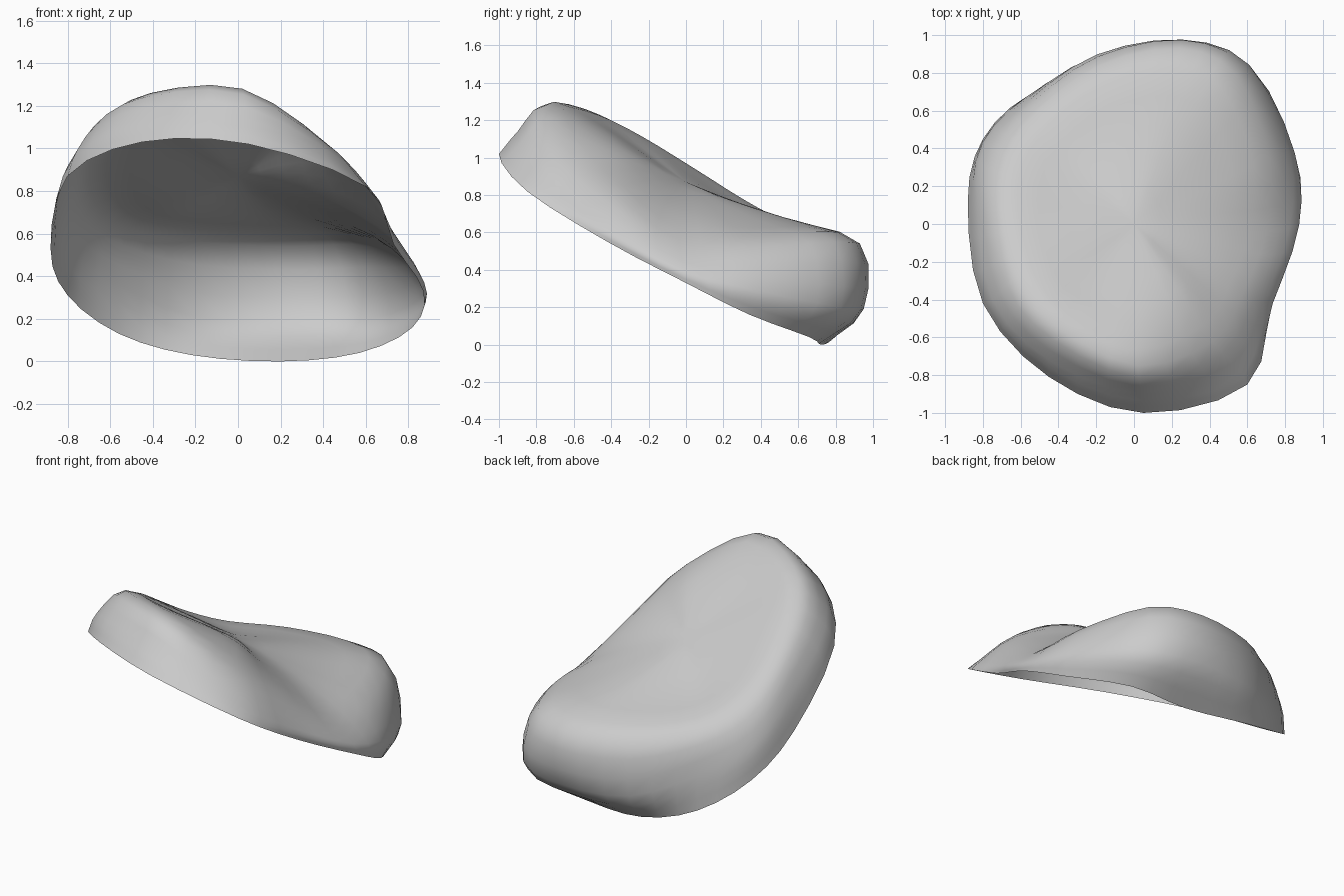
import bpy
import bmesh
from mathutils import Vector

cube = bpy.data.objects.get("Cube")
if cube:
    bpy.data.objects.remove(cube, do_unlink=True)

STEPS = 3  # curve steps between neighbouring control points

# Control loops, clockwise from the front: open rim, wall, shoulder
RIM = [(.05, -1, 1.02), (-.45, -.81, 1.03), (-.8, -.42, .87), (-.88, .12, .53),
       (-.8, .45, .31), (-.56, .68, .13), (-.22, .77, .03), (.2, .72, 0), (.57, .66, .04),
       (.82, .34, .16), (.87, 0, .33), (.73, -.42, .55), (.6, -.85, .82)]
WALL = [(.04, -.9, 1.14), (-.45, -.72, 1.14), (-.75, -.4, 1), (-.83, .09, .74),
        (-.79, .42, .52), (-.56, .67, .36), (-.2, .89, .21), (.25, .95, .19),
        (.62, .83, .2), (.85, .38, .29), (.86, -.01, .4), (.72, -.42, .62), (.56, -.78, .87)]
SHOULDER = [(.02, -.75, 1.28), (-.41, -.54, 1.26), (-.62, -.28, 1.13), (-.7, .07, .92),
            (-.67, .36, .74), (-.51, .6, .62), (-.18, .84, .56), (.24, .93, .54),
            (.54, .79, .55), (.72, .35, .52), (.7, -.04, .56), (.57, -.38, .81),
            (.42, -.62, 1.02)]
CROWN_Z = [1.14, 1.09, 1.03, .91, .8, .72, .69, .68, .67, .68, .74, .88, 1.04]
CENTRE = Vector((0, 0, .87))


def spline(a, b, c, d, t):
    """Smooth curve from b to c, with a and d as neighbours."""
    return .5 * (2 * b + (c - a) * t + (2 * a - 5 * b + 4 * c - d) * t * t
                 + (3 * b - a - 3 * c + d) * t ** 3)


def smooth_loop(points):
    pts = [Vector(p) for p in points]
    n = len(pts)
    return [spline(pts[i - 1], pts[i], pts[(i + 1) % n], pts[(i + 2) % n], s / STEPS)
            for i in range(n) for s in range(STEPS)]


def smooth_spoke(pts):
    """Curve from the rim to the centre, which all spokes meet on one sloping plane."""
    x, y, z = pts[-2]
    beyond = Vector((-x, -y, z + .4 * x + y))
    pts = [2 * pts[0] - pts[1]] + pts + [beyond]
    return [spline(*pts[i:i + 4], s / STEPS)
            for i in range(len(pts) - 3) for s in range(STEPS)]


# Crown loop sits inside the shoulder at its own heights
crown = [(x * .56, y * .56, z) for (x, y, _), z in zip(SHOULDER, CROWN_Z)]
loops = [smooth_loop(points) for points in (RIM, WALL, SHOULDER, crown)]

# Thin open shell: spokes joined into quads, closed by a fan at the centre
bm = bmesh.new()
spokes = [[bm.verts.new(p) for p in smooth_spoke(list(column) + [CENTRE])]
          for column in zip(*loops)]
hub = bm.verts.new(CENTRE)
for i, spoke in enumerate(spokes):
    before = spokes[i - 1]
    for j in range(len(spoke) - 1):
        bm.faces.new((spoke[j], spoke[j + 1], before[j + 1], before[j]))
    bm.faces.new((spoke[-1], hub, before[-1]))
bmesh.ops.recalc_face_normals(bm, faces=bm.faces)
if sum(f.normal.z for f in bm.faces) < 0:
    bmesh.ops.reverse_faces(bm, faces=bm.faces)

mesh = bpy.data.meshes.new("curved_shell")
bm.to_mesh(mesh)
bm.free()
shell = bpy.data.objects.new("curved_shell", mesh)
bpy.context.collection.objects.link(shell)

# Plain light grey
grey = bpy.data.materials.new("light_grey")
grey.use_nodes = True
grey.diffuse_color = (.6, .6, .6, 1)
grey.node_tree.nodes["Principled BSDF"].inputs["Base Color"].default_value = (.6, .6, .6, 1)
mesh.materials.append(grey)

bpy.context.view_layer.objects.active = shell
shell.select_set(True)
bpy.ops.object.shade_smooth_by_angle(angle=1)
